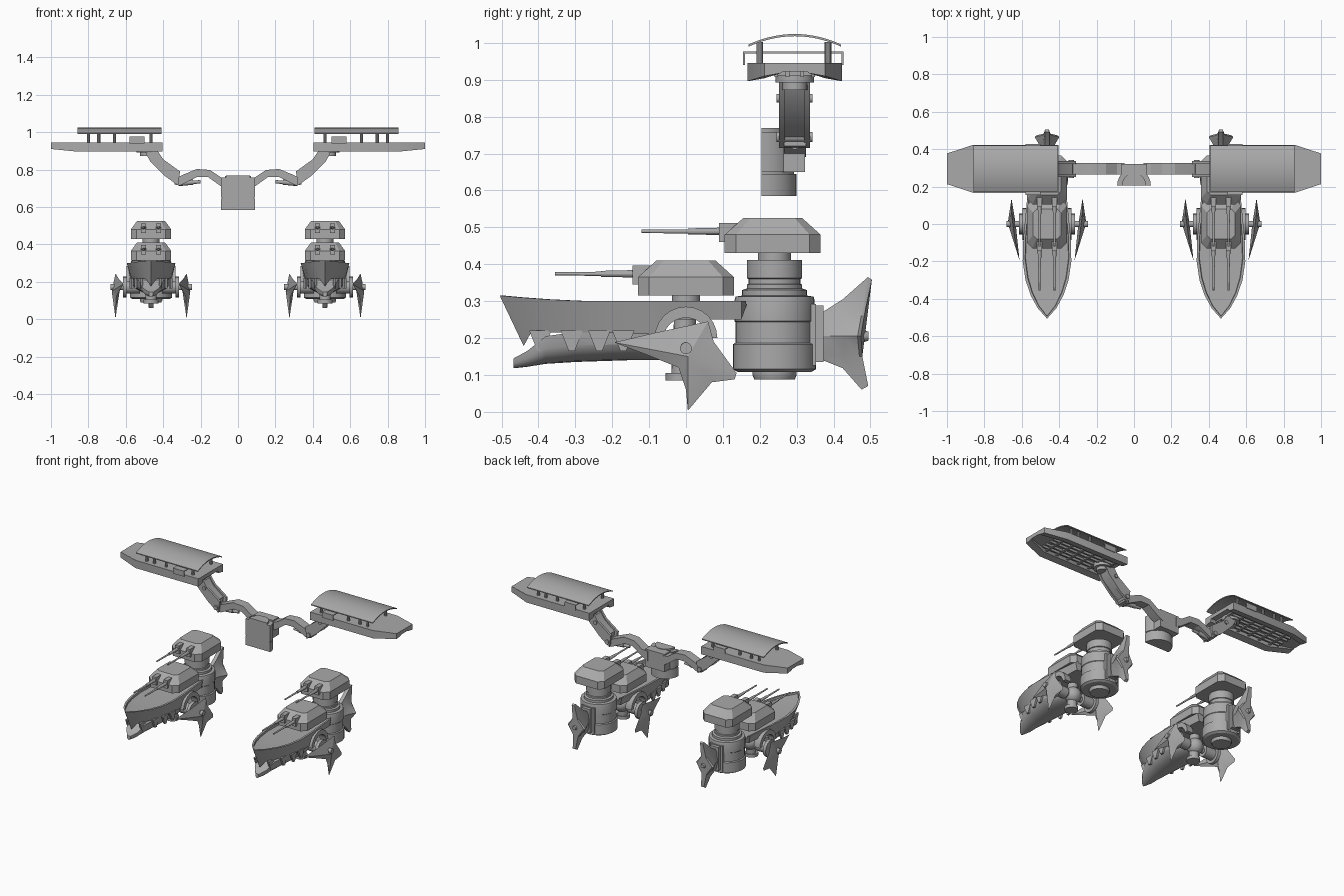
import bpy, bmesh, math
from mathutils import Matrix, Vector

if "Cube" in bpy.data.objects:
    bpy.data.objects.remove(bpy.data.objects["Cube"])

grey = bpy.data.materials.new("grey_metal")
grey.diffuse_color = (0.4, 0.4, 0.4, 1)
grey.use_nodes = True
grey.node_tree.nodes["Principled BSDF"].inputs["Base Color"].default_value = grey.diffuse_color


def finish(name, bm, origin=(0, 0, 0)):
    bmesh.ops.recalc_face_normals(bm, faces=bm.faces[:])
    me = bpy.data.meshes.new(name)
    bm.to_mesh(me)
    bm.free()
    me.materials.append(grey)
    ob = bpy.data.objects.new(name, me)
    ob.location = origin
    bpy.context.collection.objects.link(ob)
    return ob


def box(bm, x, y, z):
    x, y, z = sorted(x), sorted(y), sorted(z)
    size = Matrix.Diagonal((x[1] - x[0], y[1] - y[0], z[1] - z[0], 1))
    mid = Vector((sum(x) / 2, sum(y) / 2, sum(z) / 2))
    bmesh.ops.create_cube(bm, size=1, matrix=Matrix.Translation(mid) @ size)


def rod(bm, a, b, r1, r2=None, n=20):
    a, b = Vector(a), Vector(b)
    rot = (b - a).to_track_quat('Z', 'Y').to_matrix().to_4x4()
    bmesh.ops.create_cone(bm, cap_ends=True, segments=n, radius1=r1, radius2=r1 if r2 is None else r2,
                          depth=(b - a).length, matrix=Matrix.Translation((a + b) / 2) @ rot)


def loft(bm, rings, closed=True):
    vs = [[bm.verts.new(p) for p in r] for r in rings]
    n = len(vs[0])
    for a, b in zip(vs, vs[1:]):
        for i in range(n):
            j = (i + 1) % n
            bm.faces.new((a[i], a[j], b[j], b[i]))
    if closed:
        bm.faces.new(vs[0])
        bm.faces.new(vs[-1])
    return vs


def prism(bm, pts, axis, lo, hi):
    """Extrude a 2D outline along one axis."""
    def place(p, d):
        q = list(p)
        q.insert(axis, d)
        return q
    loft(bm, [[place(p, lo) for p in pts], [place(p, hi) for p in pts]])


def lathe(bm, profile, y, n=32):
    loft(bm, [[(r * math.cos(2 * math.pi * i / n), y + r * math.sin(2 * math.pi * i / n), z)
               for i in range(n)] for r, z in profile])


def turret(name, o, dy, dz):
    # octagonal house with a chamfered roof
    bm = bmesh.new()

    def ring(w, y0, y1, c, z):
        return [(sx * a, b + dy, z + dz) for sx, a, b in
                ((-1, w - c, y0), (1, w - c, y0), (1, w, y0 + c), (1, w, y1 - c),
                 (1, w - c, y1), (-1, w - c, y1), (-1, w, y1 - c), (-1, w, y0 + c))]
    loft(bm, [ring(.108, -.13, .13, .03, .315), ring(.108, -.13, .13, .03, .365),
              ring(.075, -.08, .08, .02, .41)])
    finish(name + "_house", bm, o)
    # twin barrels with thicker sleeves
    bm = bmesh.new()
    for s in (-.04, .04):
        box(bm, (s - .014, s + .014), (dy - .145, dy - .07), (dz + .345, dz + .397))
        rod(bm, (s, dy - .23, dz + .374), (s, dy - .1, dz + .374), .008, .011, 12)
        rod(bm, (s, dy - .355, dz + .374), (s, dy - .2, dz + .374), .0045, .006, 12)
    finish(name + "_barrels", bm, o)


def ship(cx):
    o = (cx, 0, 0)
    # upper hull: gunwale and lower edge stations (y, half width, z)
    top = [(-.505, .001, .315), (-.45, .05, .31), (-.38, .088, .305), (-.3, .115, .301), (-.2, .13, .3),
           (-.085, .127, .3), (-.06, .125, .3), (.15, .105, .3)]
    low = [(-.44, .001, .178), (-.42, .03, .215), (-.36, .06, .215), (-.29, .085, .215), (-.2, .103, .213),
           (-.085, .11, .21), (-.06, .11, .25), (.15, .095, .25)]
    bm = bmesh.new()
    loft(bm, [[(-t[1], t[0], t[2]), (-t[1] * .9, t[0] + .012, t[2]), (-t[1] * .88, t[0] + .014, t[2] - .012),
               (t[1] * .88, t[0] + .014, t[2] - .012), (t[1] * .9, t[0] + .012, t[2]), (t[1], t[0], t[2]),
               (b[1], b[0], b[2]), (-b[1], b[0], b[2])] for t, b in zip(top, low)])
    finish("upper_hull", bm, o)
    # lower jaw
    bm = bmesh.new()
    jaw = [(-.467, .012, .145, .118), (-.43, .042, .165, .122), (-.38, .065, .205, .13), (-.3, .085, .216, .135),
           (-.15, .102, .216, .14), (-.07, .1, .216, .14), (-.03, .07, .2, .15)]
    loft(bm, [[(w * math.cos(a), y, zt - (zt - zb) * math.sin(a) ** .7)
               for a in [math.pi * i / 10 for i in range(11)]] for y, w, zt, zb in jaw])
    finish("lower_jaw", bm, o)
    # teeth hanging from the upper hull
    bm = bmesh.new()
    for s in (-1, 1):
        for y, w in ((-.395, .055), (-.31, .088), (-.235, .107), (-.17, .115)):
            prism(bm, [(y - .03, .22), (y + .03, .22), (y + .008, .165), (y - .008, .165)], 0,
                  s * (w - .012), s * w)
    finish("teeth", bm, o)
    # wheel arches
    bm = bmesh.new()
    arc = [math.pi * i / 12 for i in range(13)]
    outline = [(.085 * math.cos(a), .2 + .085 * math.sin(a)) for a in arc]
    outline += [(.06 * math.cos(a), .2 + .055 * math.sin(a)) for a in reversed(arc)]
    for s in (-1, 1):
        prism(bm, outline, 0, s * .085, s * .13)
    finish("fin_arches", bm, o)
    # axle with ball joint and hub discs
    bm = bmesh.new()
    rod(bm, (-.2, 0, .172), (.2, 0, .172), .017)
    for s in (-1, 1):
        rod(bm, (s * .13, 0, .172), (s * .15, 0, .172), .055)
        rod(bm, (s * .06, 0, .172), (s * .13, 0, .172), .035)
    bmesh.ops.create_uvsphere(bm, u_segments=20, v_segments=12, radius=.05,
                              matrix=Matrix.Translation((0, 0, .18)))
    rod(bm, (0, -.01, .1), (0, 0, .3), .03)
    rod(bm, (0, -.015, .085), (0, -.015, .105), .04)
    finish("axle", bm, o)
    # three-armed side fins, swept inward at the front
    edge = [(-.195, .188), (-.08, .215), (.06, .245), (.075, .19), (.137, .105), (.132, .088), (.07, .08),
            (.005, .003), (0, .06), (-.02, .12), (-.1, .152)]
    bm = bmesh.new()
    for s in (-1, 1):
        rim = [bm.verts.new((s * (.19 + min(0, y) * .22), y, z)) for y, z in edge]
        for x in (.168, .21):
            mid = bm.verts.new((s * x, .005, .15))
            for i, v in enumerate(rim):
                bm.faces.new((v, rim[(i + 1) % len(rim)], mid))
        rod(bm, (s * .17, 0, .172), (s * .218, 0, .172), .016)
    finish("side_fins", bm, o)
    # rear drum tower, stepped
    bm = bmesh.new()
    lathe(bm, [(.055, .088), (.06, .1), (.06, .108), (.1, .108), (.113, .116), (.113, .183), (.106, .187),
               (.106, .243), (.109, .246), (.109, .3), (.106, .312), (.088, .315), (.088, .33), (.075, .334),
               (.075, .345), (.07, .347), (.07, .36), (.075, .362), (.075, .411), (.045, .411), (.045, .435)], .24)
    finish("rear_drum", bm, o)
    bm = bmesh.new()
    lathe(bm, [(.038, .28), (.038, .32)], 0)
    finish("front_turret_neck", bm, o)
    turret("front_turret", o, 0, 0)
    turret("rear_turret", o, .235, .115)
    # tail bracket and four-pointed tail fin
    bm = bmesh.new()
    box(bm, (-.045, .045), (.32, .352), (.125, .292))
    box(bm, (-.03, .03), (.34, .373), (.135, .288))
    finish("tail_bracket", bm, o)
    bm = bmesh.new()
    base = [(.012, .37, .27), (.02, .37, .25), (.024, .37, .205), (.02, .37, .16), (.012, .37, .14)]
    mids = [(.012, .425, .305), (.022, .425, .26), (.045, .43, .205), (.022, .425, .15), (.012, .425, .118)]
    back = [(.012, .493, .365), (.022, .475, .26), (.066, .465, .205), (.022, .47, .15), (.012, .476, .06)]
    rear = [(.01, .504, .358), (.018, .483, .26), (.055, .474, .205), (.018, .478, .15), (.01, .494, .07)]
    loft(bm, [r + [(-x, y, z) for x, y, z in reversed(r)] for r in (base, mids, back, rear)])
    rod(bm, (0, .46, .205), (0, .495, .205), .024, .012)
    finish("tail_fin", bm, o)


for cx in (-.465, .465):
    ship(cx)

# central half-round pod
bm = bmesh.new()


def half_disc(r):
    return [(r * math.cos(math.pi * i / 20), .205 + r * 1.05 * math.sin(math.pi * i / 20)) for i in range(21)]


prism(bm, half_disc(.09), 2, .585, .644)
prism(bm, half_disc(.084), 2, .64, .655)
prism(bm, half_disc(.09), 2, .651, .757)
prism(bm, half_disc(.065), 2, .75, .769)
box(bm, (-.07, .07), (.262, .322), (.65, .765))
finish("central_pod", bm)

for s, side in ((-1, "left"), (1, "right")):
    # jointed arm
    bm = bmesh.new()
    inner = [(.05, .755), (.09, .758), (.15, .798), (.22, .803), (.3, .77), (.34, .75),
             (.34, .72), (.31, .715), (.22, .76), (.16, .76), (.09, .71), (.05, .69)]
    prism(bm, [(s * x, z) for x, z in inner], 1, .265, .325)
    finish(side + "_inner_arm", bm)
    bm = bmesh.new()
    outer = [(.5, .9), (.43, .9), (.4, .855), (.31, .79), (.32, .715), (.39, .765), (.47, .845)]
    for y0, y1 in ((.252, .268), (.32, .336)):
        prism(bm, [(s * x, z) for x, z in outer], 1, y0, y1)
    core = [(.49, .895), (.43, .89), (.4, .845), (.33, .79), (.335, .735), (.39, .775), (.465, .845)]
    prism(bm, [(s * x, z) for x, z in core], 1, .266, .322)
    rod(bm, (s * .335, .245, .745), (s * .335, .343, .745), .014)
    rod(bm, (s * .42, .245, .85), (s * .42, .343, .85), .012)
    finish(side + "_outer_arm", bm)
    bm = bmesh.new()
    rod(bm, (s * .2, .295, .735), (s * .32, .295, .725), .009)
    rod(bm, (s * .24, .295, .733), (s * .32, .295, .725), .014)
    finish(side + "_piston", bm)
    # platform plate, side skirts and underside beams
    bm = bmesh.new()
    plan = [(.405, .17), (.86, .17), (1, .213), (1, .375), (.86, .42), (.405, .42)]
    prism(bm, [(s * x, y) for x, y in plan], 2, .922, .946)
    for f in (-1, 1):
        def skirt(x, h, z):
            return [(s * x, .295 + f * h, .946), (s * x, .295 + f * (h - .055), .93),
                    (s * x, .295 + f * (h - .045), z + .008), (s * x, .295 + f * h, z)]
        loft(bm, [skirt(.405, .128, .896), skirt(.86, .128, .896), skirt(1, .082, .91)])
        for y in (.02, .05):
            box(bm, (s * .45, s * .9), (.29 + f * y, .3 + f * y), (.908, .925))
    for i in range(6):
        x = s * (.45 + .08 * i)
        box(bm, (x - .008, x + .008), (.21, .38), (.912, .925))
    finish(side + "_platform", bm)
    bm = bmesh.new()
    rod(bm, (s * .49, .295, .872), (s * .49, .295, .9), .034)
    rod(bm, (s * .49, .295, .892), (s * .49, .295, .925), .052)
    finish(side + "_swivel", bm)
    # strap frame across the platform
    bm = bmesh.new()
    x = (s * .5, s * .58)
    box(bm, x, (.155, .427), (.971, .976))
    for y in (.155, .422):
        box(bm, x, (y, y + .005), (.94, .976))
    finish(side + "_strap", bm)
    # curved canopy on posts
    bm = bmesh.new()
    arc = [(.17 + .25 * i / 14, .99 + .028 * (1 - ((i - 7) / 7) ** 2)) for i in range(15)]
    prism(bm, arc + [(y, z + .006) for y, z in reversed(arc)], 0, s * .41, s * .858)
    finish(side + "_canopy", bm)
    bm = bmesh.new()
    for px in (.465, .66, .745, .8):
        for y in (.2, .385):
            rod(bm, (s * px, y, .94), (s * px, y, 1.003), .009, n=10)
    finish(side + "_canopy_posts", bm)

bpy.ops.object.select_all(action='SELECT')
bpy.context.view_layer.objects.active = bpy.context.selected_objects[0]
bpy.ops.object.shade_smooth_by_angle(angle=math.radians(25))
